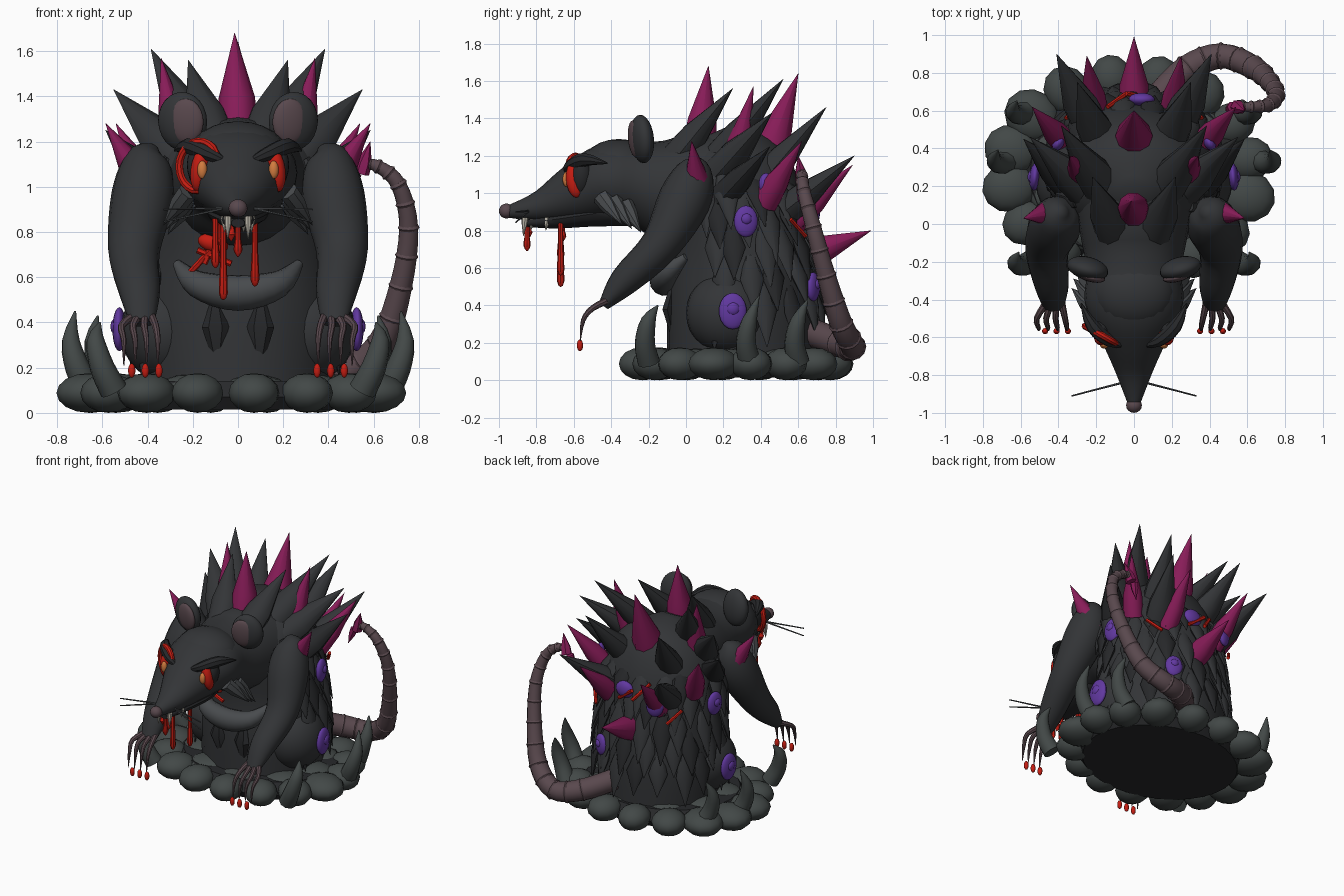
import bpy, bmesh, random
from math import sin, cos, pi, radians
from mathutils import Vector

if "Cube" in bpy.data.objects:
    bpy.data.objects.remove(bpy.data.objects["Cube"])
random.seed(4)

def mat(name, *c):
    m = bpy.data.materials.new(name)
    m.diffuse_color = (*c, 1)
    m.use_nodes = True
    m.node_tree.nodes["Principled BSDF"].inputs["Base Color"].default_value = m.diffuse_color
    return m
FUR = mat("fur", .033, .035, .038)
DARK = mat("dark_fur", .02, .021, .023)
GREY = mat("grey_fur", .065, .07, .075)
STONE = mat("stone", .055, .065, .063)
PINK = mat("skin", .10, .065, .075)
MAG = mat("magenta", .25, .012, .10)
RED = mat("red", .55, .012, .006)
ORANGE = mat("orange", .65, .2, .05)
PURPLE = mat("purple", .12, .04, .35)
BONE = mat("bone", .5, .47, .4)

def finish(name, bm, m):
    bmesh.ops.recalc_face_normals(bm, faces=bm.faces)
    me = bpy.data.meshes.new(name)
    bm.to_mesh(me)
    bm.free()
    me.materials.append(m)
    o = bpy.data.objects.new(name, me)
    bpy.context.collection.objects.link(o)
    return o

def ball(name, c, r, m, rot=(0, 0, 0), seg=16):
    bm = bmesh.new()
    bmesh.ops.create_uvsphere(bm, u_segments=seg, v_segments=seg // 2 + 2, radius=1)
    o = finish(name, bm, m)
    o.location, o.scale, o.rotation_euler = c, r, rot
    return o

def catmull(v, k):
    out = []
    for i in range(len(v) - 1):
        a, b, c, d = v[max(i - 1, 0)], v[i], v[i + 1], v[min(i + 2, len(v) - 1)]
        for j in range(k):
            t = j / k
            out.append(b + (c - a) * (t / 2) + (a * 2 - b * 5 + c * 4 - d) * (t * t / 2)
                       + (b * 3 - a - c * 3 + d) * (t ** 3 / 2))
    return out + [v[-1]]

def tube(name, pts, radii, m, n=8, k=1, side=(1, 0, 0)):
    """Loft of elliptical rings along a path; radii are numbers or (side, up) pairs."""
    P = catmull([Vector(p) for p in pts], k)
    R = catmull([Vector(r if isinstance(r, tuple) else (r, r)) for r in radii], k)
    bm, rings, s = bmesh.new(), [], Vector(side)
    for i, p in enumerate(P):
        t = (P[min(i + 1, len(P) - 1)] - P[max(i - 1, 0)]).normalized()
        s = s - t * s.dot(t)
        s = (s if s.length > .01 else t.orthogonal()).normalized()
        u = t.cross(s)
        rings.append([bm.verts.new(p + s * cos(2 * pi * j / n) * max(R[i].x, .001)
                      + u * sin(2 * pi * j / n) * max(R[i].y, .001)) for j in range(n)])
    for a, b in zip(rings, rings[1:]):
        for j in range(n):
            bm.faces.new((a[j], a[(j + 1) % n], b[(j + 1) % n], b[j]))
    bm.faces.new(rings[0])
    bm.faces.new(rings[-1])
    return finish(name, bm, m)

def spike(name, a, b, r, m, n=8, flat=1):
    a, b = Vector(a), Vector(b)
    return tube(name, [a, a.lerp(b, .35), b], [(r * .9, r * flat), (r * .85, r * .85 * flat), 0], m, n)

# rocky base: disc, ring of stones, curved stone horns
base = tube("base_disc", [(0, .27, .015), (0, .27, .07), (0, .27, .14)], [(.56, .46), (.6, .5), (.55, .45)], DARK, 32)
for i in range(16):
    a = 2 * pi * i / 16 + .15
    r = random.uniform(.12, .155)
    ball("base_stone", (.64 * cos(a) - .025, .27 + .51 * sin(a), .088), (r, r * .9, .088), STONE, (0, 0, a), 12)
for i in range(9):
    a = 2 * pi * i / 9
    ball("inner_stone", (.43 * cos(a), .27 + .34 * sin(a), .1), (.15, .13, .07), STONE, seg=12)
for s in (-1, 1):
    for x, y, h in ((.55, -.2, .4), (.66, .34, .45), (.56, .6, .43)):
        tube("stone_horn", [(s * x, y, .1), (s * (x + .05), y - .02, .2), (s * (x + .08), y, .32), (s * (x + .06), y + .05, h)],
             [.062, .055, .04, .004], STONE, 10, 3)

# torso
TZ = [.1, .4, .7, 1.0, 1.2, 1.32]
TY = [.3, .3, .29, .25, .19, .14]
TX = [(.42, .4), (.44, .4), (.42, .375), (.4, .36), (.3, .28), (.08, .08)]
tube("torso", [(0, y, z) for y, z in zip(TY, TZ)], TX, FUR, 28, 4)

def surf(z, ang):
    i = max(j for j in range(5) if TZ[j] <= z)
    t = (z - TZ[i]) / (TZ[i + 1] - TZ[i])
    mix = lambda a, b: a + (b - a) * t
    return Vector((mix(TX[i][0], TX[i + 1][0]) * cos(ang),
                   mix(TY[i], TY[i + 1]) + mix(TX[i][1], TX[i + 1][1]) * sin(ang), z))

# neck, skull and snout
tube("head", [(0, .15, 1.02), (0, -.08, 1.02), (0, -.25, 1.05), (0, -.42, 1.06), (0, -.6, .995), (0, -.78, .93), (0, -.96, .9)],
     [(.32, .3), (.28, .28), (.25, .225), (.26, .205), (.18, .155), (.1, .085), (.03, .03)], FUR, 24, 4)
tube("jaw", [(0, -.3, .92), (0, -.5, .89), (0, -.7, .86), (0, -.87, .84)], [.1, (.14, .07), (.09, .05), (.03, .02)], DARK, 14, 3)
ball("brow_dome", (0, -.36, 1.14), (.22, .2, .15), FUR, seg=20)
ball("nose", (0, -.96, .905), (.042, .04, .04), PINK)

# face
for s in (-1, 1):
    ball("ear", (s * .245, -.235, 1.29), (.112, .06, .13), FUR, (.1, 0, s * .25), 20)
    ball("inner_ear", (s * .23, -.275, 1.29), (.08, .03, .1), PINK, (.1, 0, s * .25), 20)
    ball("eye_socket", (s * .165, -.56, 1.08), (.06, .06, .1), DARK, (0, s * .2, s * .5))
    ball("eye", (s * .165, -.59, 1.075), (.042, .055, .1), RED, (0, s * -.15, s * .5))
    ball("pupil", (s * .158, -.64, 1.075), (.022, .02, .04), ORANGE)
    tube("brow", [(s * .05, -.64, 1.11), (s * .13, -.62, 1.145), (s * .22, -.54, 1.18), (s * .28, -.42, 1.16)],
         [.012, .032, .036, .004], DARK, 8, 3)
    for z in (.9, .845):
        tube("whisker", [(s * .06, -.84, .905), (s * .33, -.91, z)], [.006, .004], GREY, 5)
    for i in range(3):
        spike("cheek_tuft", (s * .22, -.45 + i * .06, .98 - i * .02), (s * (.33 - i * .01), -.34 + i * .05, .83 - i * .02), .05, GREY, 8)
    for x, y, z in ((.045, -.86, .79), (.025, -.82, .82), (.06, -.74, .82)):
        spike("tooth", (s * x, y, .87), (s * x, y - .01, z - .02), .018, BONE, 8)
tube("eye_scar_ring", [(-.17 + .09 * cos(a), -.59 - .05 * cos(a), 1.09 + .11 * sin(a)) for a in [radians(20 + 29 * i) for i in range(10)]],
     [.01] + [.018] * 8 + [.01], RED, 8, 2)

# blood drips below the mouth
for x, y, z0, z1 in ((-.1, -.67, .86, .64), (-.065, -.67, .86, .5), (.075, -.67, .86, .56), (0, -.85, .84, .69), (-.085, -.66, .85, .74), (-.03, -.84, .84, .76)):
    tube("blood_drip", [(x, y, z0), (x, y, (z0 + z1) / 2), (x, y, z1 + .03), (x, y, z1)], [.014, .014, .02, .003], RED, 8, 2)

# belly roll and chest wound
tube("belly_roll", [(-.27, .0, .66), (-.18, -.1, .57), (0, -.12, .53), (.18, -.1, .57), (.27, .0, .66)],
     [.02, (.06, .06), (.08, .075), (.06, .06), .02], GREY, 12, 4, side=(0, 0, 1))
ball("chest_wound", (-.11, -.12, .75), (.07, .04, .04), RED, (0, .3, 0), 12)
for a, b in (((-.24, -.09, .59), (-.12, -.13, .72)), ((-.18, -.12, .72), (-.03, -.13, .66)), ((-.15, -.12, .66), (-.07, -.13, .83))):
    tube("chest_stitch", [a, b], [.014, .014], RED, 6)
for x, z in ((-.1, .17), (.1, .15)):
    tube("belly_tuft", [(x, -.07, .5), (x, -.1, .38), (x * .9, -.05, z)], [.02, (.06, .03), .002], DARK, 6)

# haunches, arms, fingers
for s in (-1, 1):
    ball("haunch", (s * .32, .22, .36), (.2, .22, .22), FUR, seg=24)
    tube("arm", [(s * .37, .07, 1.18), (s * .4, .05, 1.12), (s * .42, -.01, .96), (s * .46, -.14, .72), (s * .435, -.33, .53), (s * .425, -.44, .4)],
         [.02, .1, .14, (.115, .105), (.09, .08), (.055, .03)], FUR, 16, 4)
    for i in range(4):
        x = .355 + i * .05
        tube("finger", [(s * (.385 + i * .025), -.41, .43), (s * (x + .01), -.5, .385), (s * x, -.55, .32), (s * x, -.565, .21)],
             [.02, .016, .012, .002], PINK, 8, 3)
        if i < 3:
            ball("blood_drop", (s * (.35 + i * .06), -.567, .187), (.017, .017, .032), RED, seg=10)

# ringed tail with barb
TP = [(.12, .66, .26), (.28, .82, .2), (.46, .89, .18), (.63, .83, .3), (.72, .75, .56), (.755, .68, .82), (.71, .63, 1.01), (.62, .62, 1.09), (.55, .62, 1.1)]
TR = [.075, .075, .068, .062, .05, .042, .035, .028, .02]
tube("tail", TP, TR, PINK, 12, 4)
C, CR = catmull([Vector(p) for p in TP], 2), catmull([Vector((r, r)) for r in TR], 2)
for i in range(2, len(C) - 1):
    d = (C[i + 1] - C[i - 1]).normalized() * .012
    tube("tail_ring", [C[i] - d, C[i], C[i] + d], [CR[i].x * .98, CR[i].x + .006, CR[i].x * .98], PINK, 12)
spike("tail_barb", (.545, .62, 1.06), (.585, .6, 1.2), .04, MAG, 6)
spike("tail_barb_tip", (.52, .62, 1.06), (.485, .6, .95), .03, MAG, 6)

# shaggy tufts hanging over flanks and back
for row, z in enumerate((.5, .66, .82, .98, 1.12)):
    for i in range(12):
        a = radians(-22 + i * 20.4 + (row % 2) * 9 + random.uniform(-4, 4))
        d = Vector((cos(a), sin(a), 0))
        L = random.uniform(.26, .36)
        p = surf(z, a)
        q = surf(max(z - L * .4, .11), a) + d * .02
        e = surf(max(z - L, .12), a) + d * .05
        tube("fur_tuft", [p - d * .02, q, e], [.03, (.065, .028), .002], DARK if (i + row) % 3 == 0 else FUR, 8,
             side=(-sin(a), cos(a), 0))

# spikes: centre row, then mirrored pairs splaying outward
for a, b, r in (((0, .07, 1.24), (-.015, .12, 1.68), .095), ((0, .4, 1.1), (0, .6, 1.64), .115), ((0, .6, .65), (0, .99, .8), .09)):
    spike("centre_spike", a, b, r, MAG, 10)
PAIRS = [
    (MAG, (.4, .07, .98), (.585, .03, 1.28), .075), (MAG, (.26, .25, 1.12), (.34, .36, 1.57), .08),
    (MAG, (.36, .42, .95), (.54, .62, 1.28), .075), (MAG, (.2, .58, .85), (.25, .89, 1.15), .075),
    (FUR, (.1, -.06, 1.18), (.22, .25, 1.56), .11), (FUR, (.14, .15, 1.15), (.385, .52, 1.61), .12),
    (FUR, (.22, .15, 1.08), (.55, .46, 1.43), .12), (FUR, (.17, .4, 1.05), (.3, .75, 1.46), .11),
    (FUR, (.22, .5, .88), (.41, .9, 1.2), .11), (DARK, (.34, .2, .98), (.585, .45, 1.25), .1)]
for s in (-1, 1):
    for m, a, b, r in PAIRS:
        spike("back_spike", (s * a[0], a[1], a[2]), (s * b[0], b[1], b[2]), r, m, 10, 1 if m == MAG else .8)

# purple boils and red stitches on the hide
def boil(c, r, yaw):
    ball("boil", c, (.03, r, r * 1.3), PURPLE, (0, 0, yaw), 14)
    ball("boil_bump", Vector(c) + Vector((cos(yaw), sin(yaw), .8)) * .015, (.025, r * .5, r * .5), PURPLE, (0, 0, yaw), 10)
for s in (-1, 1):
    f = (lambda d: radians(d if s > 0 else 180 - d))
    boil((s * .525, .25, .37), .075, f(5))
    boil((s * .46, .32, .85), .065, f(10))
    boil((s * .4, .43, 1.05), .045, f(30))
    boil((s * .22, .68, .5 if s > 0 else .9), .06, f(65))
    tube("side_stitch", [(s * .36, .56, .86), (s * .29, .64, .77)], [.012, .012], RED, 6)
ball("back_boil", (.04, .66, .95), (.07, .035, .06), PURPLE, seg=14)
for a, b in (((-.14, .62, 1.02), (-.04, .69, .9)), ((-.04, .69, .97), (.08, .67, .88))):
    tube("back_stitch", [a, b], [.013, .013], RED, 6)

bpy.ops.object.select_all(action='SELECT')
bpy.context.view_layer.objects.active = base
bpy.ops.object.shade_smooth_by_angle(angle=radians(40))
